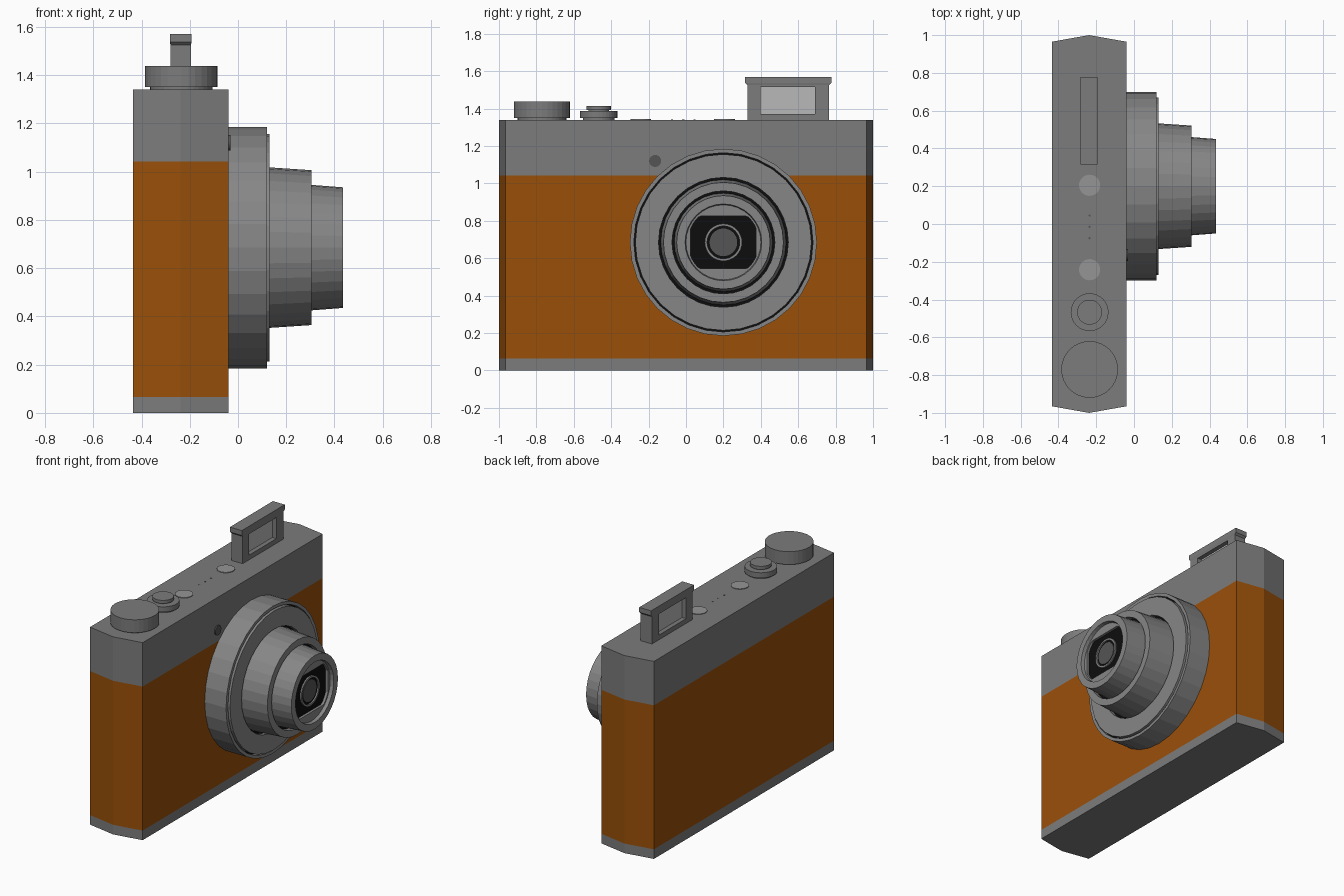
import bpy, bmesh
from math import sin, cos, pi
from mathutils import Matrix, Vector

if "Cube" in bpy.data.objects:
    bpy.data.objects.remove(bpy.data.objects["Cube"])

def material(name, rgb):
    m = bpy.data.materials.new(name)
    m.diffuse_color = (*rgb, 1)
    m.use_nodes = True
    m.node_tree.nodes["Principled BSDF"].inputs["Base Color"].default_value = m.diffuse_color
    return m

LEATHER = material("tan_leather", (0.32, 0.08, 0.003))
GREY = material("grey_metal", (0.2, 0.2, 0.2))
LENS = material("lens_metal", (0.24, 0.24, 0.24))
BUTTON = material("button_metal", (0.3, 0.3, 0.3))
BLACK = material("black", (0.004, 0.004, 0.004))
DARK = material("dark_glass", (0.09, 0.09, 0.09))
LIGHT = material("pale_glass", (0.48, 0.48, 0.48))

def finish(name, bm, mat=GREY):
    bmesh.ops.remove_doubles(bm, verts=bm.verts, dist=1e-5)
    bmesh.ops.recalc_face_normals(bm, faces=bm.faces)
    me = bpy.data.meshes.new(name)
    bm.to_mesh(me)
    bm.free()
    ob = bpy.data.objects.new(name, me)
    bpy.context.collection.objects.link(ob)
    me.materials.append(mat)
    return ob

def skin(name, rings, mat=GREY, closed=True):
    """Join a sequence of point rings; loop back to the start or cap the ends."""
    bm = bmesh.new()
    vs = [[bm.verts.new(p) for p in ring] for ring in rings]
    for a, b in zip(vs, vs[1:] + (vs[:1] if closed else [])):
        for i in range(len(a)):
            j = (i + 1) % len(a)
            bm.faces.new((a[i], a[j], b[j], b[i]))
    if not closed:
        bm.faces.new(vs[0])
        bm.faces.new(vs[-1])
    return finish(name, bm, mat)

def lathe(name, profile, loc, mat=LENS, n=32):
    """Revolve a closed (x, radius) profile about the lens axis."""
    rot = Matrix.Rotation(pi / 2, 3, "Y")
    return skin(name, [[Vector(loc) + rot @ Vector((r * cos(2 * pi * i / n), r * sin(2 * pi * i / n), h))
                        for i in range(n)] for h, r in profile], mat)

def disc(name, h0, h1, r, loc, axis="Z", mat=GREY, n=32):
    bm = bmesh.new()
    rot = Matrix.Rotation(pi / 2, 4, "Y") if axis == "X" else Matrix.Identity(4)
    m = Matrix.Translation(loc) @ rot @ Matrix.Translation((0, 0, (h0 + h1) / 2))
    bmesh.ops.create_cone(bm, cap_ends=True, segments=n, radius1=r, radius2=r,
                          depth=h1 - h0, matrix=m)
    return finish(name, bm, mat)

def prism(name, outline, z0, z1, mat=GREY):
    return skin(name, [[(x, y, z) for x, y in outline] for z in (z0, z1)], mat, closed=False)

# Body: three stacked slabs with pointed ends
half = [(-0.04, 0.965), (-0.238, 1.0), (-0.435, 0.965)]
outline = half + [(x, -y) for x, y in reversed(half)]
prism("base_plate", outline, 0, 0.065)
prism("leather_body", outline, 0.065, 1.042, LEATHER)
prism("top_housing", outline, 1.042, 1.34)

# Lens: nested rings and telescoping barrels
L = (0, 0.2, 0.685)
lathe("lens_outer_ring", [(-0.04, 0.5), (0.12, 0.5), (0.12, 0.479), (-0.04, 0.479)], L)
disc("outer_groove", -0.04, 0.09, 0.48, L, "X", BLACK)
lathe("lens_face_ring", [(-0.03, 0.471), (0.13, 0.471), (0.13, 0.347), (-0.03, 0.347)], L)
disc("middle_groove", -0.03, 0.1, 0.348, L, "X", BLACK)
lathe("rear_barrel", [(0.05, 0.338), (0.305, 0.321), (0.305, 0.275), (0.05, 0.275)], L)
disc("inner_groove", 0.05, 0.27, 0.276, L, "X", BLACK)
lathe("front_barrel", [(0.2, 0.268), (0.435, 0.25), (0.435, 0.205), (0.41, 0.2), (0.2, 0.2)], L)

# Aperture plate: round plate with a clipped opening
def opening(x, r, cy=9, cz=9, n=64):
    return [(x, L[1] + max(-cy, min(cy, r * cos(2 * pi * i / n))),
             L[2] + max(-cz, min(cz, r * sin(2 * pi * i / n)))) for i in range(n)]

skin("aperture_plate", [opening(0.395, 0.202), opening(0.412, 0.202),
                        opening(0.412, 0.19, 0.175, 0.14), opening(0.395, 0.19, 0.175, 0.14)], LENS)
disc("aperture_back", 0.3, 0.395, 0.199, L, "X", BLACK)
lathe("glass_rim", [(0.38, 0.1), (0.405, 0.1), (0.405, 0.087), (0.38, 0.087)], L)
disc("lens_glass", 0.38, 0.4, 0.074, L, "X", DARK)

# Focus lamp on the front
disc("focus_lamp", -0.045, -0.032, 0.032, (0, -0.165, 1.12), "X", DARK)

# Controls along the top
C = -0.235
disc("dial_neck", 1.335, 1.351, 0.13, (C, -0.77, 0))
disc("mode_dial", 1.35, 1.438, 0.15, (C, -0.77, 0))
disc("shutter_neck", 1.335, 1.352, 0.085, (C, -0.467, 0))
disc("shutter_collar", 1.351, 1.387, 0.1, (C, -0.467, 0))
disc("shutter_stem", 1.386, 1.394, 0.055, (C, -0.467, 0))
disc("shutter_button", 1.393, 1.415, 0.066, (C, -0.467, 0))
for i, y in enumerate((-0.242, 0.205)):
    disc(f"top_button_{i + 1}", 1.335, 1.344, 0.056, (C, y, 0), "Z", BUTTON)
for i in range(3):
    disc(f"microphone_hole_{i + 1}", 1.335, 1.341, 0.006, (C, -0.075 + 0.06 * i, 0), "Z", DARK, 12)

# Pop-up flash: window frame, flared cap and recessed pane
def box_ring(x, y0, y1, z0, z1):
    return [(x, y0, z0), (x, y1, z0), (x, y1, z1), (x, y0, z1)]

out, inn = (0.328, 0.765, 1.335, 1.53), (0.398, 0.69, 1.372, 1.515)
skin("flash_frame", [box_ring(-0.28, *out), box_ring(-0.195, *out),
                     box_ring(-0.195, *inn), box_ring(-0.28, *inn)])
prism("flash_pane", [(-0.25, 0.395), (-0.225, 0.395), (-0.225, 0.693), (-0.25, 0.693)],
      1.37, 1.517, LIGHT)
skin("flash_cap", [[(-0.28 - d / 6, 0.328 - d, z), (-0.195 + d / 6, 0.328 - d, z),
                    (-0.195 + d / 6, 0.765 + d, z), (-0.28 - d / 6, 0.765 + d, z)]
                   for z, d in ((1.525, 0), (1.537, 0.012), (1.57, 0.012))], closed=False)
